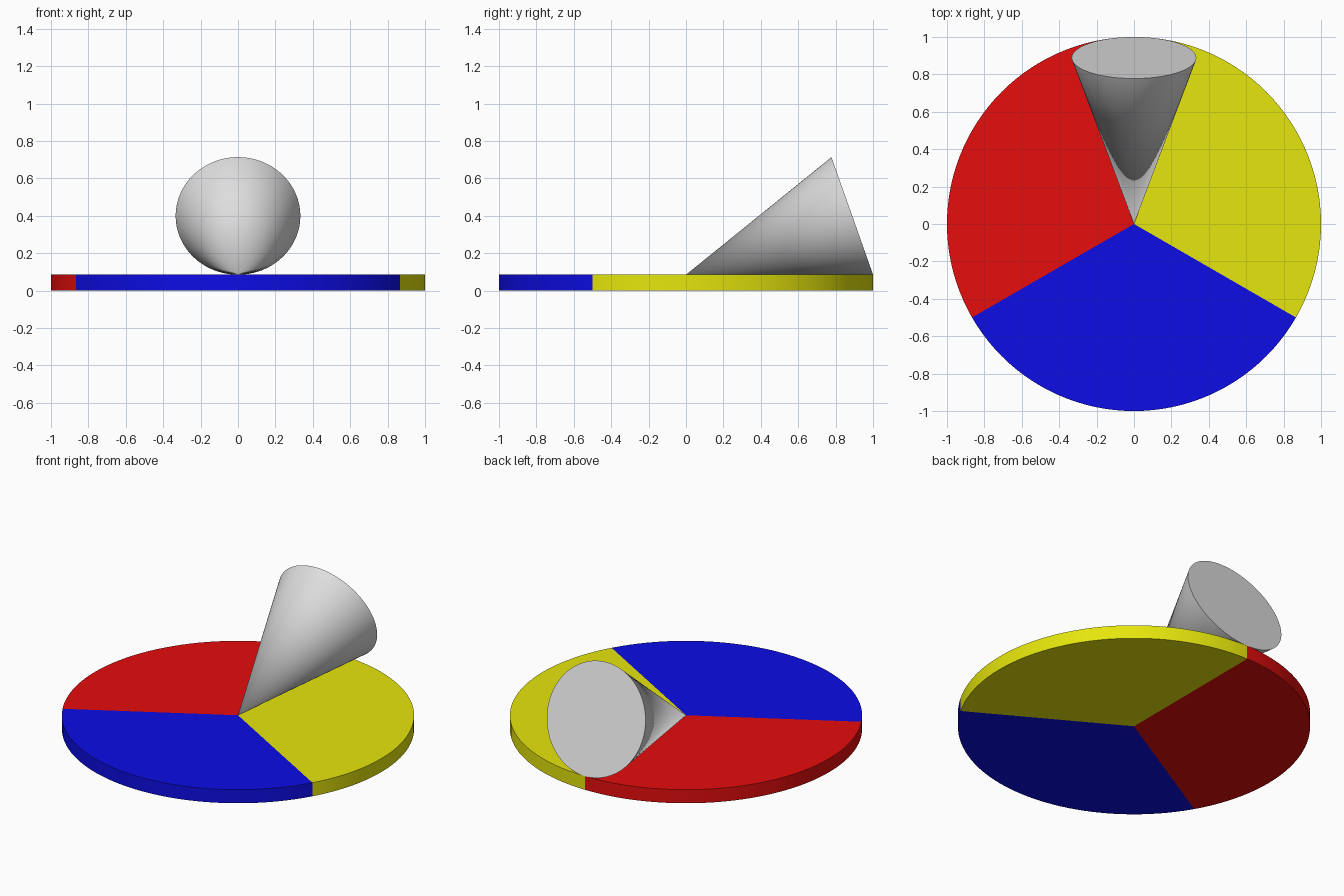
import bpy, bmesh, math
from mathutils import Vector, Matrix

if "Cube" in bpy.data.objects:
    bpy.data.objects.remove(bpy.data.objects["Cube"])

THICK = 0.085           # disc thickness
SLANT = 1.0             # cone slant height, equal to the disc radius
HALF = math.asin(1 / 3)  # half angle at the cone tip


def srgb(v):
    return v / 12.92 if v <= 0.04045 else ((v + 0.055) / 1.055) ** 2.4


def material(name, r, g, b):
    m = bpy.data.materials.new(name)
    m.diffuse_color = (srgb(r), srgb(g), srgb(b), 1)
    m.use_nodes = True
    m.node_tree.nodes["Principled BSDF"].inputs["Base Color"].default_value = m.diffuse_color
    return m


def finish(name, bm, mats):
    bmesh.ops.recalc_face_normals(bm, faces=bm.faces)
    me = bpy.data.meshes.new(name)
    bm.to_mesh(me)
    bm.free()
    for m in mats:
        me.materials.append(m)
    ob = bpy.data.objects.new(name, me)
    bpy.context.collection.objects.link(ob)
    bpy.ops.object.select_all(action='DESELECT')
    ob.select_set(True)
    bpy.context.view_layer.objects.active = ob
    bpy.ops.object.shade_smooth_by_angle(angle=math.radians(40))
    return ob


yellow = material("yellow", 0.9, 0.9, 0.05)
red = material("red", 0.9, 0.05, 0.05)
blue = material("blue", 0.05, 0.05, 0.9)
grey = material("light grey", 0.87, 0.87, 0.87)

# Disc: cylinder fanned from its centre, coloured in three equal sectors
bm = bmesh.new()
bmesh.ops.create_cone(bm, cap_ends=True, cap_tris=True, segments=120,
                      radius1=1, radius2=1, depth=THICK,
                      matrix=Matrix.Translation((0, 0, THICK / 2)))
for f in bm.faces:
    c = f.calc_center_median()
    turn = (math.degrees(math.atan2(c.y, c.x)) + 30) % 360
    f.material_index = int(turn // 120)
finish("three_colour_disc", bm, [yellow, red, blue])

# Cone: tip at the disc centre, lying on its side towards the back rim
bm = bmesh.new()
length = SLANT * math.cos(HALF)
bmesh.ops.create_cone(bm, cap_ends=True, segments=96, radius1=0,
                      radius2=SLANT * math.sin(HALF), depth=length)
bmesh.ops.remove_doubles(bm, verts=bm.verts, dist=1e-5)
axis = Vector((0, math.cos(HALF), math.sin(HALF)))
place = (Matrix.Translation((0, 0, THICK)) @ axis.to_track_quat('Z', 'X').to_matrix().to_4x4()
         @ Matrix.Translation((0, 0, length / 2)))
bm.transform(place)
finish("resting_cone", bm, [grey])
